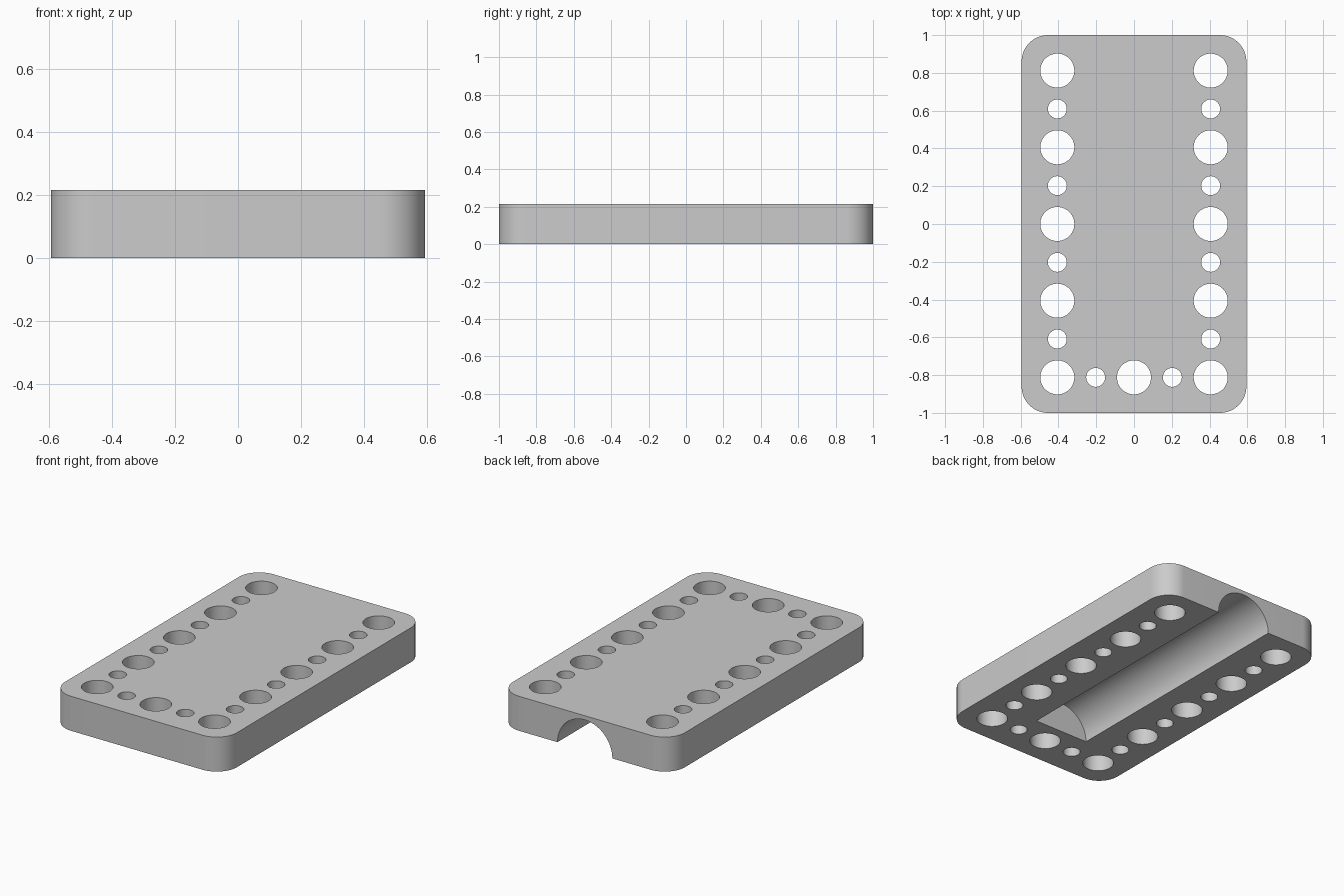
import bpy, bmesh
from math import pi, radians
from mathutils import Matrix

WIDTH, LENGTH, HEIGHT = 1.19, 2.0, 0.216
CORNER = 0.14
PITCH = 0.203            # spacing between neighbouring holes
BIG, SMALL = 0.09, 0.05  # hole radii
GROOVE, GROOVE_END = 0.19, -0.665

cube = bpy.data.objects.get("Cube")
if cube:
    bpy.data.objects.remove(cube, do_unlink=True)

grey = bpy.data.materials.new("plain_grey")
grey.use_nodes = True
colour = (0.6, 0.6, 0.6, 1)
grey.diffuse_color = colour
grey.node_tree.nodes["Principled BSDF"].inputs["Base Color"].default_value = colour


def make_object(name, bm):
    mesh = bpy.data.meshes.new(name)
    bm.to_mesh(mesh)
    bm.free()
    mesh.materials.append(grey)
    obj = bpy.data.objects.new(name, mesh)
    bpy.context.scene.collection.objects.link(obj)
    return obj


def add_cylinder(bm, radius, depth, matrix):
    bmesh.ops.create_cone(bm, cap_ends=True, segments=64, radius1=radius,
                          radius2=radius, depth=depth, matrix=matrix)


# Plate with rounded vertical corners
bm = bmesh.new()
bmesh.ops.create_cube(bm, size=1, matrix=Matrix.Translation((0, 0, HEIGHT / 2))
                      @ Matrix.Diagonal((WIDTH, LENGTH, HEIGHT, 1)))
uprights = [e for e in bm.edges if abs(e.verts[0].co.z - e.verts[1].co.z) > HEIGHT / 2]
bmesh.ops.bevel(bm, geom=uprights, offset=CORNER, offset_type='OFFSET',
                segments=16, profile=0.5, affect='EDGES')
plate = make_object("plate", bm)

# Through holes: two long rows and a front row, alternating big and small
spots = {(side * 2, j) for side in (-1, 1) for j in range(-4, 5)}
spots |= {(i, -4) for i in range(-2, 3)}
bm = bmesh.new()
for i, j in sorted(spots):
    radius = BIG if (i + j) % 2 == 0 else SMALL
    add_cylinder(bm, radius, 1, Matrix.Translation((i * PITCH, j * PITCH, HEIGHT / 2)))

# Round-topped groove underneath, open at the back
back = LENGTH / 2 + 0.1
add_cylinder(bm, GROOVE, back - GROOVE_END,
             Matrix.Translation((0, (back + GROOVE_END) / 2, 0))
             @ Matrix.Rotation(pi / 2, 4, 'X') @ Matrix.Rotation(pi / 64, 4, 'Z'))
cutter = make_object("hole_cutter", bm)
cutter.hide_render = True

# Cut, then tidy up the helper
cut = plate.modifiers.new("holes", 'BOOLEAN')
cut.operation = 'DIFFERENCE'
cut.solver = 'EXACT'
cut.object = cutter
bpy.ops.object.select_all(action='DESELECT')
plate.select_set(True)
bpy.context.view_layer.objects.active = plate
bpy.ops.object.modifier_apply(modifier=cut.name)
bpy.data.objects.remove(cutter, do_unlink=True)
bpy.ops.object.shade_smooth_by_angle(angle=radians(30))
